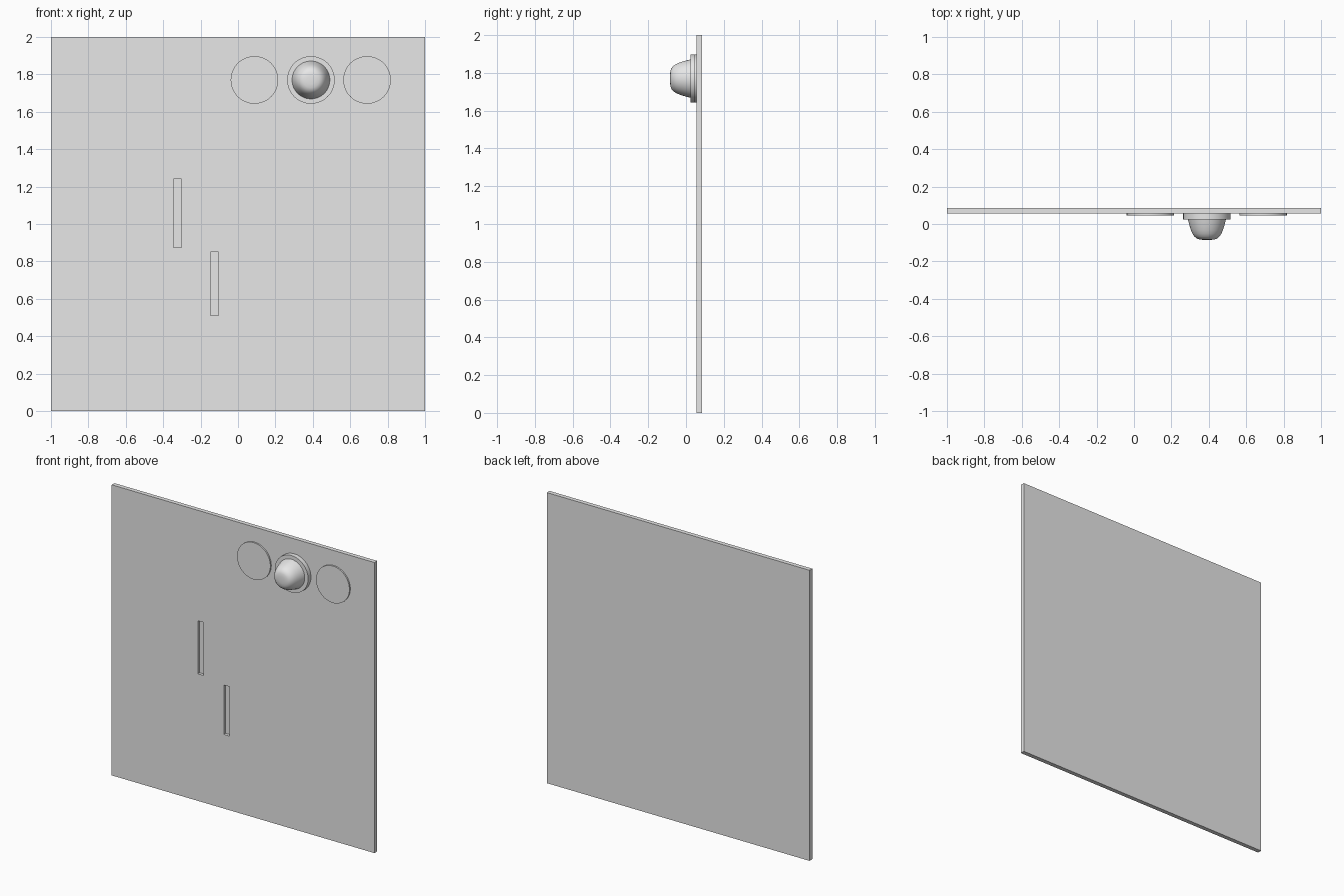
import bpy
import bmesh
import math
from mathutils import Matrix

default = bpy.data.objects.get("Cube")
if default:
    bpy.data.objects.remove(default, do_unlink=True)

grey = bpy.data.materials.new("plain grey")
grey.use_nodes = True
grey.diffuse_color = (0.8, 0.8, 0.8, 1)
grey.node_tree.nodes["Principled BSDF"].inputs["Base Color"].default_value = (0.8, 0.8, 0.8, 1)

FRONT, BACK = 0.055, 0.085   # panel faces along y
ROW_Z, RADIUS = 1.77, 0.127  # row of round fittings


def add_object(name, bm):
    bmesh.ops.recalc_face_normals(bm, faces=bm.faces)
    mesh = bpy.data.meshes.new(name)
    bm.to_mesh(mesh)
    bm.free()
    mesh.materials.append(grey)
    obj = bpy.data.objects.new(name, mesh)
    bpy.context.collection.objects.link(obj)
    return obj


def box(name, x, y, z):
    """Box from (low, high) ranges on each axis."""
    bm = bmesh.new()
    bmesh.ops.create_cube(bm, size=1)
    for v in bm.verts:
        v.co = [r[0] if c < 0 else r[1] for c, r in zip(v.co, (x, y, z))]
    return add_object(name, bm)


def turned(name, x, profile, steps=64):
    """Spin (radius, y) points about a front-to-back axis."""
    bm = bmesh.new()
    verts = [bm.verts.new((r, y, 0)) for r, y in profile]
    edges = [bm.edges.new(pair) for pair in zip(verts, verts[1:])]
    bmesh.ops.spin(bm, geom=verts + edges, cent=(0, 0, 0), axis=(0, 1, 0),
                   angle=math.tau, steps=steps)
    bmesh.ops.remove_doubles(bm, verts=bm.verts, dist=0.0001)
    bmesh.ops.transform(bm, matrix=Matrix.Translation((x, 0, ROW_Z)), verts=bm.verts)
    obj = add_object(name, bm)
    bpy.ops.object.select_all(action="DESELECT")
    obj.select_set(True)
    bpy.context.view_layer.objects.active = obj
    bpy.ops.object.shade_smooth_by_angle(angle=math.radians(35))
    return obj


# Flat panel with two shallow upright slots
panel = box("panel", (-1, 1), (FRONT, BACK), (0, 2))
slots = (((-0.345, -0.302), (0.874, 1.24)), ((-0.147, -0.105), (0.51, 0.85)))
for x, z in slots:
    cutter = box("slot_cutter", x, (FRONT - 0.05, FRONT + 0.02), z)
    cutter.hide_render = True
    cut = panel.modifiers.new("slot", "BOOLEAN")
    cut.operation = "DIFFERENCE"
    cut.solver = "EXACT"
    cut.object = cutter
    bpy.context.view_layer.objects.active = panel
    bpy.ops.object.modifier_apply(modifier=cut.name)
    bpy.data.objects.remove(cutter, do_unlink=True)

# Thin discs either side of the knob
for name, x in (("right_disc", 0.088), ("left_disc", 0.69)):
    turned(name, x, [(0, FRONT), (RADIUS, FRONT), (RADIUS, 0.045), (0, 0.045)])

# Knob: round flange and tapered dome
turned("knob_flange", 0.39, [(0, FRONT), (RADIUS, FRONT), (RADIUS, 0.024), (0, 0.024)])
turned("knob_dome", 0.39, [
    (0.101, 0.024), (0.098, 0.01), (0.092, -0.012), (0.085, -0.034), (0.077, -0.052),
    (0.067, -0.067), (0.055, -0.077), (0.042, -0.082), (0.022, -0.085), (0, -0.085)])
